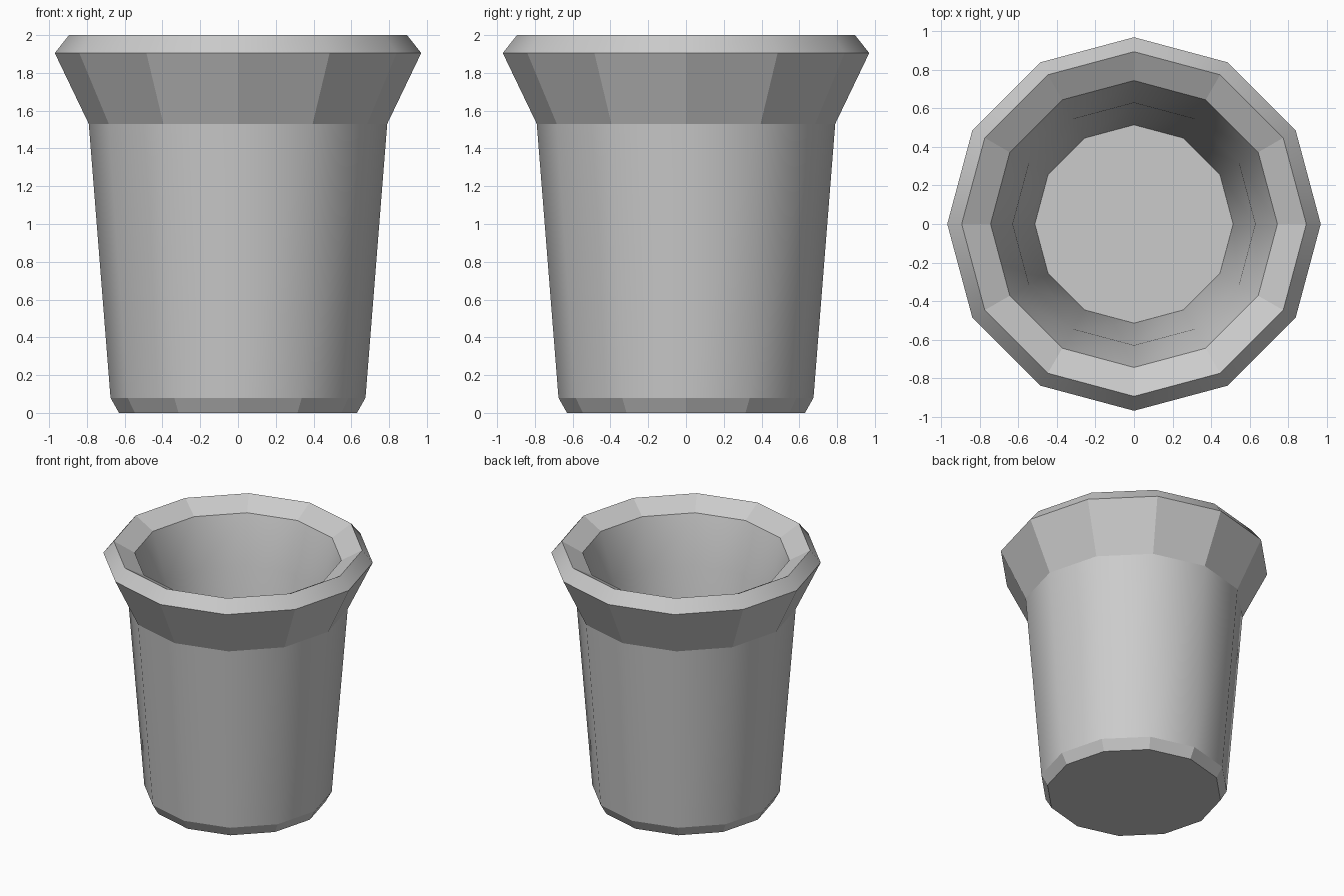
import bpy, bmesh, math

if "Cube" in bpy.data.objects:
    bpy.data.objects.remove(bpy.data.objects["Cube"])

SIDES = 12

# Pot cross-section from outer base, over the rim, down to inner floor:
# radius, height, band above is smooth, ring edge is sharp
profile = [
    (0.63, 0.00, False, True),    # base edge
    (0.675, 0.08, True, True),    # outer wall
    (0.79, 1.53, False, True),    # flared collar
    (0.97, 1.905, True, True),    # rounded rim
    (0.895, 2.00, False, True),   # inner bevel
    (0.745, 1.915, True, True),   # inner collar
    (0.63, 1.55, True, False),    # inner wall
    (0.515, 0.11, False, True),   # inner floor edge
]

bm = bmesh.new()
rings = []
for r, z, _, _ in profile:
    rings.append([bm.verts.new((r * math.cos(2 * math.pi * i / SIDES),
                                r * math.sin(2 * math.pi * i / SIDES), z))
                  for i in range(SIDES)])

# Bands between neighbouring rings
for k in range(len(rings) - 1):
    a, b = rings[k], rings[k + 1]
    for i in range(SIDES):
        j = (i + 1) % SIDES
        face = bm.faces.new((a[i], a[j], b[j], b[i]))
        face.smooth = profile[k][2]

# Underside and inner floor
bm.faces.new(rings[0][::-1])
bm.faces.new(rings[-1])

# Crisp edges where the profile turns
for ring, (_, _, _, sharp) in zip(rings, profile):
    for i in range(SIDES):
        edge = bm.edges.get((ring[i], ring[(i + 1) % SIDES]))
        edge.smooth = not sharp

mesh = bpy.data.meshes.new("pot")
bm.to_mesh(mesh)
bm.free()
pot = bpy.data.objects.new("pot", mesh)
bpy.context.collection.objects.link(pot)
